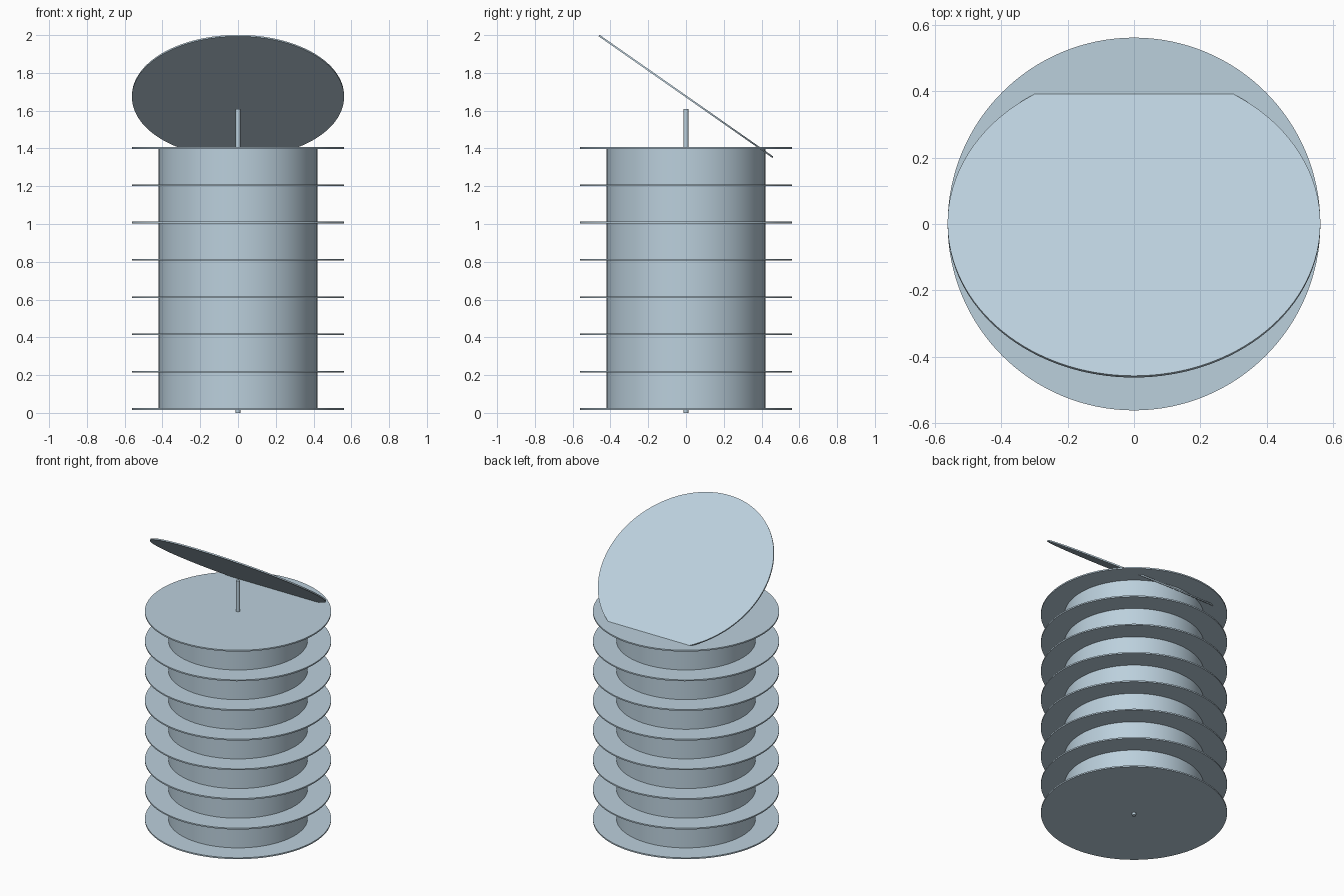
import bpy
import math

cube = bpy.data.objects.get("Cube")
if cube:
    bpy.data.objects.remove(cube, do_unlink=True)

# Single pale blue-grey metal
metal = bpy.data.materials.new("pale_blue_grey")
metal.use_nodes = True
colour = (0.50, 0.63, 0.72, 1.0)
metal.diffuse_color = colour
metal.node_tree.nodes["Principled BSDF"].inputs["Base Color"].default_value = colour


def cylinder(name, radius, bottom, top, sides=128, tilt=0.0):
    """Upright cylinder between two heights, optionally tilted about x."""
    bpy.ops.mesh.primitive_cylinder_add(
        vertices=sides, radius=radius, depth=top - bottom,
        location=(0, 0, (bottom + top) / 2), rotation=(tilt, 0, 0))
    obj = bpy.context.object
    obj.name = name
    obj.data.materials.append(metal)
    bpy.ops.object.shade_smooth_by_angle(angle=math.radians(30))
    return obj


PLATE_RADIUS = 0.5615
THICKNESS = 0.009
PLATES = 8
FIRST, LAST = 0.021, 1.402
step = (LAST - FIRST) / (PLATES - 1)

# Evenly spaced plates with a drum section between each pair
for i in range(PLATES):
    z = FIRST + i * step
    cylinder(f"plate_{i + 1}", PLATE_RADIUS, z - THICKNESS / 2, z + THICKNESS / 2)
    if i < PLATES - 1:
        cylinder(f"drum_{i + 1}", 0.42, z + THICKNESS / 2, z + step - THICKNESS / 2)

# Central rod through the stack
cylinder("centre_rod", 0.0125, 0.0, 1.61, sides=32)

# Tilted lid, raised at the front
LID_Z = 1.6755
cylinder("tilted_lid", PLATE_RADIUS, LID_Z - THICKNESS / 2, LID_Z + THICKNESS / 2,
         tilt=math.radians(-35))
